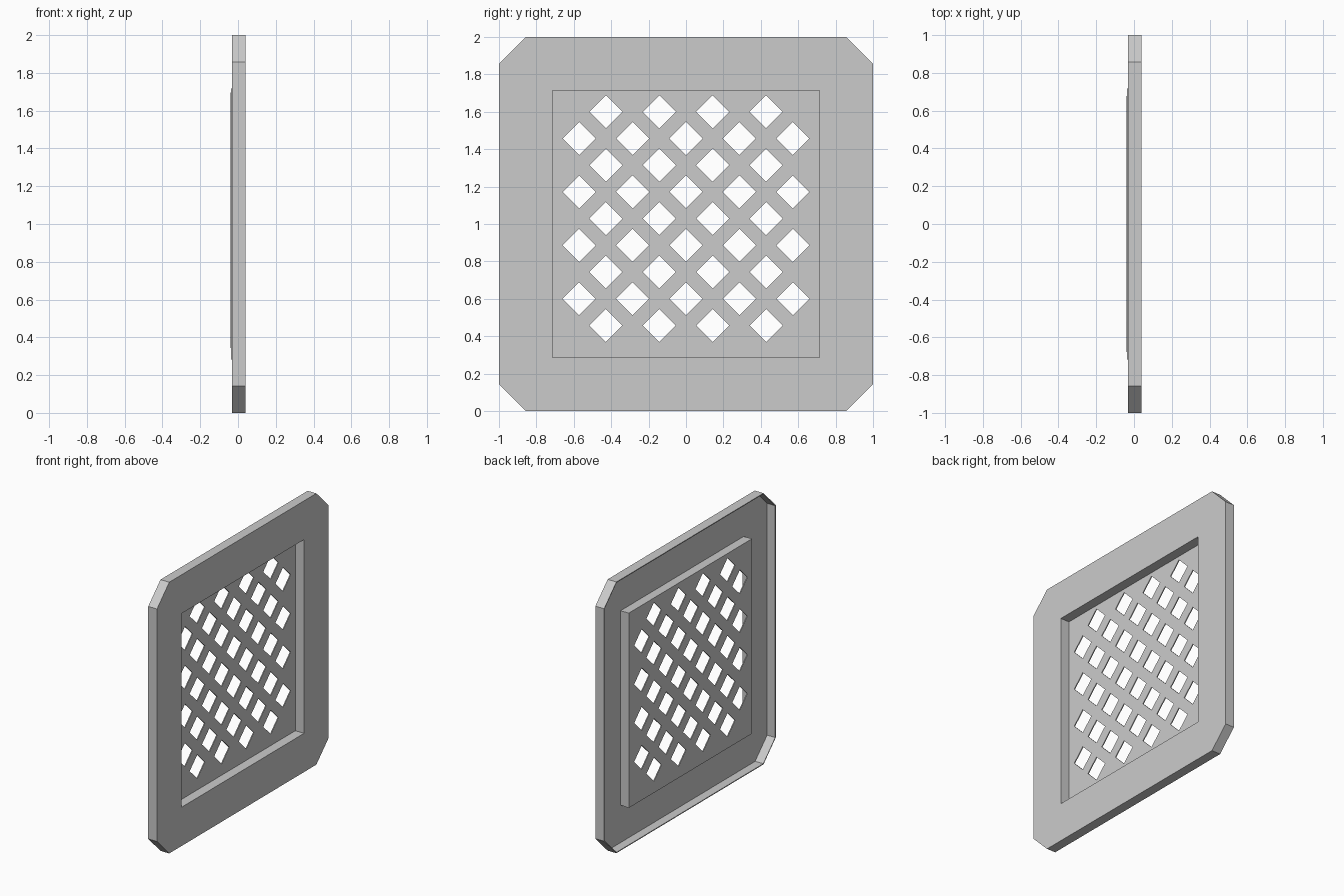
import bpy, bmesh

if "Cube" in bpy.data.objects:
    bpy.data.objects.remove(bpy.data.objects["Cube"])

U = 1 / 7                     # layout module
T = 0.05 * U                  # sheet thickness
XF = (0.5 * U + T) / 2        # front face
XB = XF - 0.5 * U             # rim edge and recessed panel
ZC = 1.0
C = 6 * U                     # start of the corner chamfer
S = 5 * U                     # half size of the recess
D = 0.0884                    # half diagonal of a diamond hole

bm = bmesh.new()


def loop(x, pts):
    vs = [bm.verts.new((x, y, z)) for y, z in pts]
    es = [bm.edges.new((vs[i], vs[(i + 1) % len(vs)])) for i in range(len(vs))]
    return vs, es


def walls(a, b):
    n = len(a)
    for i in range(n):
        j = (i + 1) % n
        bm.faces.new((a[i], a[j], b[j], b[i]))


def fill(edges):
    bmesh.ops.triangle_fill(bm, use_beauty=True, use_dissolve=False,
                            edges=edges, normal=(1, 0, 0))


octagon = [(y, z + ZC) for y, z in
           [(C, -1), (1, -C), (1, C), (C, 1), (-C, 1), (-1, C), (-1, -C), (-C, -1)]]
square = [(y, z + ZC) for y, z in [(S, -S), (S, S), (-S, S), (-S, -S)]]

# frame face, outer flange, recess walls
outer_v, outer_e = loop(XF, octagon)
rim_v, _ = loop(XB, octagon)
inner_v, inner_e = loop(XF, square)
panel_v, panel_e = loop(XB, square)
fill(outer_e + inner_e)
walls(outer_v, rim_v)
walls(inner_v, panel_v)

# recessed panel with staggered diamond holes
edges = list(panel_e)
for row in range(9):
    z = ZC + 0.2 * U + (row - 4) * U
    n = 4 if row % 2 == 0 else 5
    for k in range(n):
        y = (2 * k - (n - 1)) * U
        edges += loop(XB, [(y, z - D), (y + D, z), (y, z + D), (y - D, z)])[1]
fill(edges)

# consistent normals, facing the front of the grille
bmesh.ops.recalc_face_normals(bm, faces=bm.faces[:])
bm.normal_update()
front = next(f for f in bm.faces if all(abs(v.co.x - XF) < 1e-5 for v in f.verts))
if front.normal.x < 0:
    bmesh.ops.reverse_faces(bm, faces=bm.faces[:])

mesh = bpy.data.meshes.new("vent_panel")
bm.to_mesh(mesh)
bm.free()
panel = bpy.data.objects.new("vent_panel", mesh)
bpy.context.collection.objects.link(panel)

# thin sheet thickness
solid = panel.modifiers.new("sheet", 'SOLIDIFY')
solid.thickness = T
solid.offset = -1
